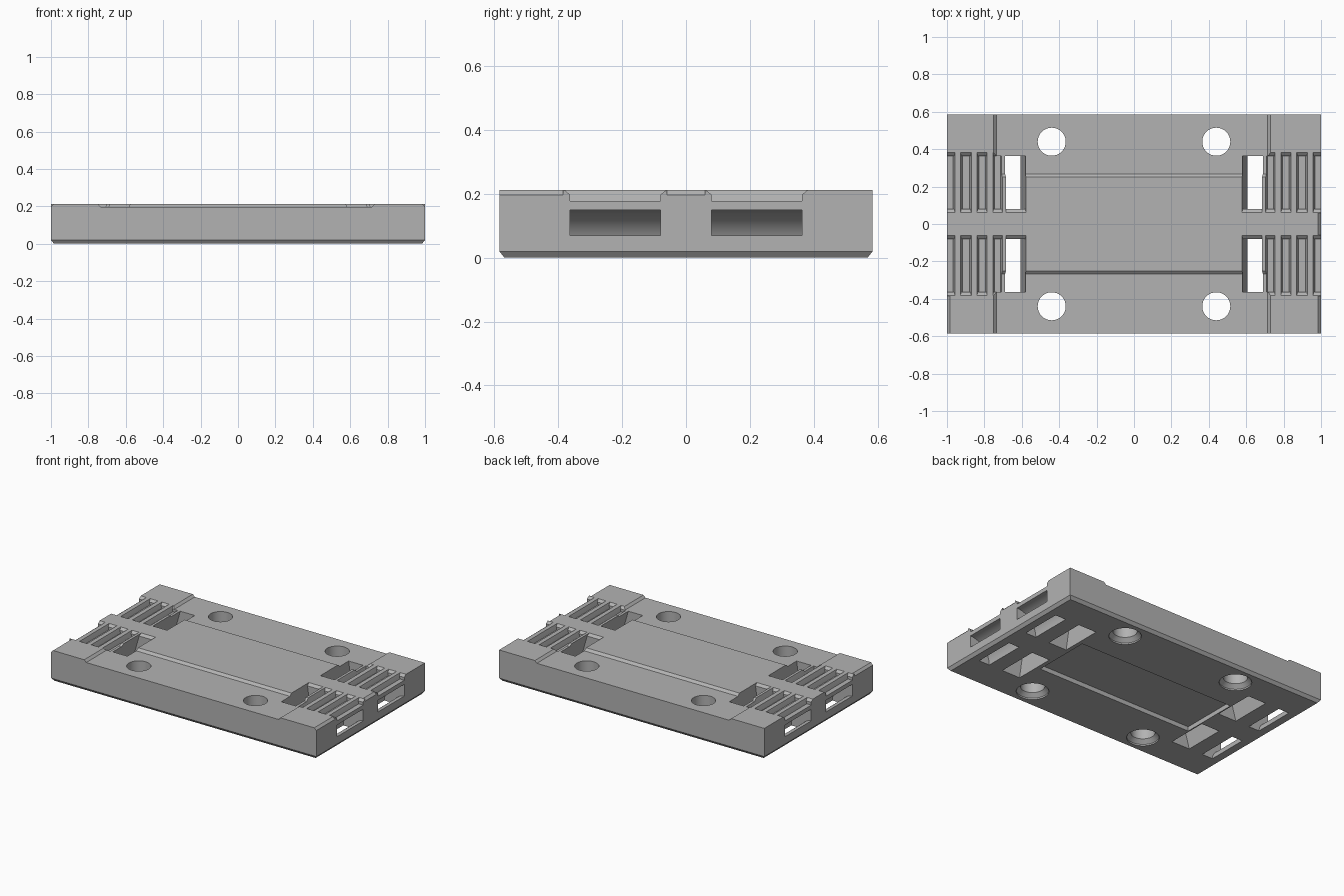
import bpy, bmesh, math

cube = bpy.data.objects.get("Cube")
if cube:
    bpy.data.objects.remove(cube, do_unlink=True)

grey = bpy.data.materials.new("plate_grey")
grey.use_nodes = True
colour = (0.45, 0.45, 0.45, 1)
grey.diffuse_color = colour
grey.node_tree.nodes["Principled BSDF"].inputs["Base Color"].default_value = colour

TOP, LOW, DIP = 0.212, 0.197, 0.178
HALF_Y = 0.585


def loft(name, *rings):
    """Solid skinned through rings of 3D points, capped at both ends."""
    bm = bmesh.new()
    rows = [[bm.verts.new(p) for p in ring] for ring in rings]
    n = len(rows[0])
    for a, b in zip(rows, rows[1:]):
        for i in range(n):
            j = (i + 1) % n
            bm.faces.new((a[i], a[j], b[j], b[i]))
    bm.faces.new(rows[0][::-1])
    bm.faces.new(rows[-1])
    bmesh.ops.recalc_face_normals(bm, faces=bm.faces)
    mesh = bpy.data.meshes.new(name)
    bm.to_mesh(mesh)
    bm.free()
    mesh.materials.append(grey)
    obj = bpy.data.objects.new(name, mesh)
    bpy.context.collection.objects.link(obj)
    return obj


def rect(x0, x1, y0, y1, z):
    return [(x0, y0, z), (x1, y0, z), (x1, y1, z), (x0, y1, z)]


def circle(x, y, r, z, n=40):
    return [(x + r * math.cos(math.tau * i / n), y + r * math.sin(math.tau * i / n), z)
            for i in range(n)]


# Body with a chamfered underside
c = 0.016
plate = loft("strap_plate",
             rect(-1 + c, 1 - c, -HALF_Y + c, HALF_Y - c, 0),
             rect(-1, 1, -HALF_Y, HALF_Y, 0.02),
             rect(-1, 1, -HALF_Y, HALF_Y, TOP))


def cut(*rings):
    cutter = loft("cutter", *rings)
    cutter.hide_render = True
    mod = plate.modifiers.new("cut", 'BOOLEAN')
    mod.operation, mod.solver, mod.object = 'DIFFERENCE', 'EXACT', cutter
    bpy.context.view_layer.objects.active = plate
    bpy.ops.object.modifier_apply(modifier=mod.name)
    bpy.data.objects.remove(cutter, do_unlink=True)


# Lowered shoulders beside the raised centre panel
for s in (-1, 1):
    cut(rect(-0.735, 0.715, *sorted((s * 0.268, s * 0.7)), LOW),
        rect(-0.75, 0.73, *sorted((s * 0.25, s * 0.7)), TOP),
        rect(-0.75, 0.73, *sorted((s * 0.25, s * 0.7)), 0.3))

# Shallow channel under the centre panel
cut(rect(-0.6, 0.58, -0.2, 0.2, -0.1), rect(-0.6, 0.58, -0.2, 0.2, 0.03))

# Screw holes, countersunk below
for x in (-0.44, 0.44):
    for y in (-0.44, 0.44):
        cut(circle(x, y, 0.1, -0.02), circle(x, y, 0.1, 0.01),
            circle(x, y, 0.075, 0.035), circle(x, y, 0.075, 0.3))


def side_rect(sx, x0, x1, sy, y0, y1, z):
    return rect(*sorted((sx * x0, sx * x1)), *sorted((sy * y0, sy * y1)), z)


for sx in (-1, 1):
    for sy in (-1, 1):
        # Slanted strap slot through the plate, flared at its ends
        def slot(z, grow):
            t = z / TOP
            return side_rect(sx, 0.608 - 0.03 * t, 0.745 - 0.06 * t, sy,
                             0.08 - grow, 0.363 + grow, z)
        cut(slot(-0.05, 0), slot(LOW, 0), slot(TOP, 0.018), slot(0.25, 0.018))

        # Grip grooves between the ribs
        for x0, x1 in ((0.703, 0.755), (0.785, 0.84), (0.87, 0.928), (0.957, 1.05)):
            def groove(z, inset, grow):
                return side_rect(sx, x0 + inset, x1 - inset, sy,
                                 0.08 - grow, 0.363 + grow, z)
            cut(groove(DIP, 0.01, 0), groove(LOW, 0.005, 0),
                groove(TOP, 0, 0.018), groove(0.25, 0, 0.018))

        # Curved strap tunnel from the end window down to the underside
        def arc(r, n=12):
            return [(1 - r * math.sin(math.pi / 2 * i / n),
                     r * math.cos(math.pi / 2 * i / n)) for i in range(n + 1)]
        profile = ([(1.1, 0.15)] + arc(0.15) + [(0.85, -0.1), (0.93, -0.1)]
                   + arc(0.07)[::-1] + [(1.1, 0.07)])
        cut(*[[(sx * x, sy * y, z) for x, z in profile] for y in (0.08, 0.363)])

# Small bevels on the end edges
for sx, y0, y1 in ((-1, -0.7, -0.385), (1, -0.7, -0.385), (1, -0.06, 0.06)):
    cut(side_rect(sx, 1, 1.1, 1, y0, y1, LOW),
        side_rect(sx, 0.985, 1.1, 1, y0, y1, TOP),
        side_rect(sx, 0.985, 1.1, 1, y0, y1, 0.3))

# Smooth the holes and tunnels, keep the edges sharp
bpy.ops.object.select_all(action='DESELECT')
plate.select_set(True)
bpy.context.view_layer.objects.active = plate
bpy.ops.object.shade_smooth_by_angle(angle=math.radians(25))
